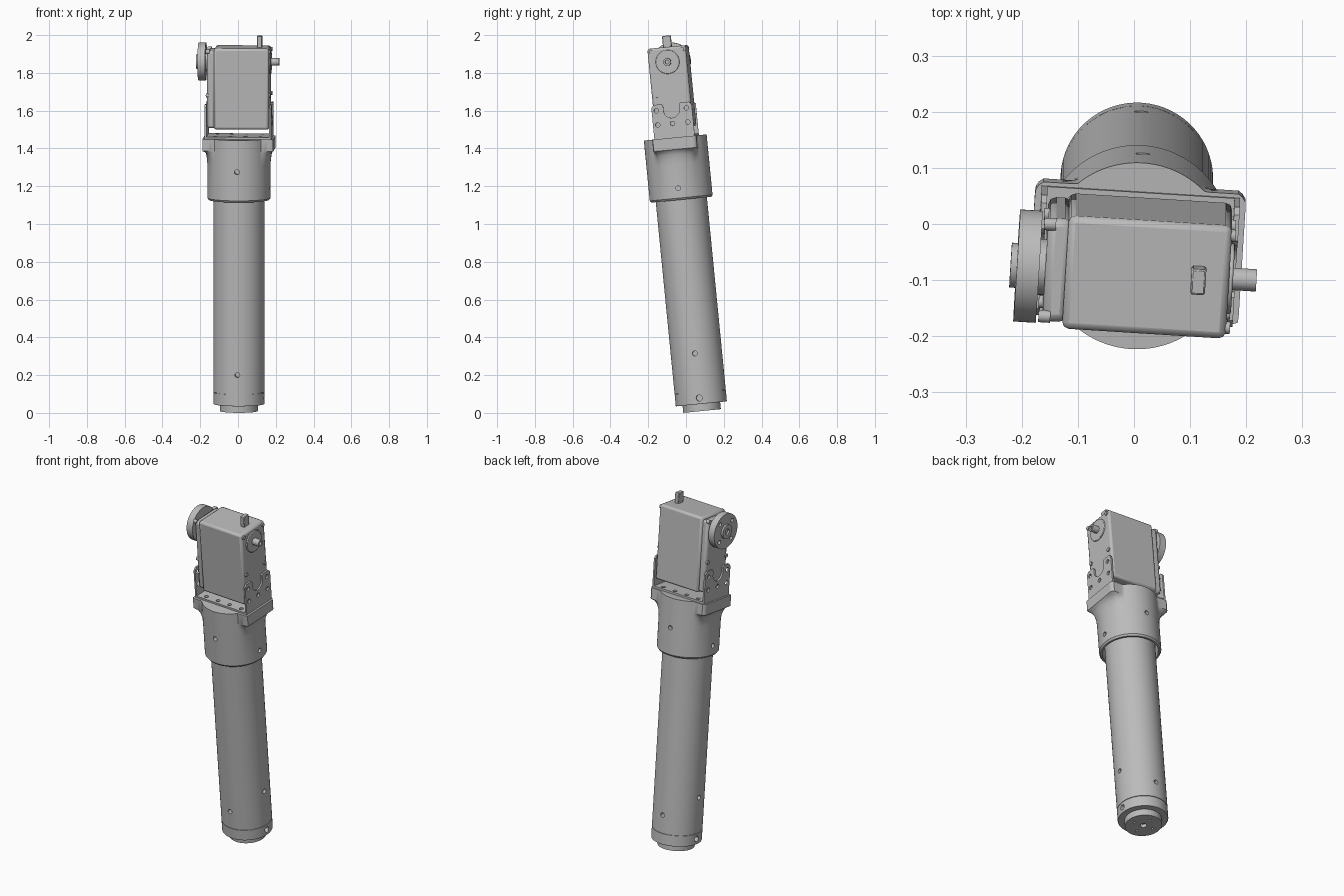
import bpy, bmesh, math
from mathutils import Matrix, Vector

cube = bpy.data.objects.get("Cube")
if cube:
    bpy.data.objects.remove(cube, do_unlink=True)

grey = bpy.data.materials.new("plain_grey")
grey.use_nodes = True
grey.diffuse_color = (0.5, 0.5, 0.5, 1)
grey.node_tree.nodes["Principled BSDF"].inputs["Base Color"].default_value = (0.5, 0.5, 0.5, 1)

parts = []
# Everything is built upright, then leaned and turned as one
LEAN = (Matrix.Translation((0.005, 0.085, 0.01)) @ Matrix.Rotation(math.radians(5.6), 4, 'X')
        @ Matrix.Rotation(math.radians(-3.6), 4, 'Z'))


def finish(name, bm):
    bmesh.ops.recalc_face_normals(bm, faces=bm.faces)
    mesh = bpy.data.meshes.new(name)
    bm.to_mesh(mesh)
    bm.free()
    mesh.materials.append(grey)
    ob = bpy.data.objects.new(name, mesh)
    bpy.context.collection.objects.link(ob)
    parts.append(ob)
    return ob


def bevel(ob, width, segments=2):
    mod = ob.modifiers.new("Bevel", 'BEVEL')
    mod.width, mod.segments = width, segments
    return ob


def box(name, lo, hi, width=0):
    bm = bmesh.new()
    lo, hi = Vector(lo), Vector(hi)
    bmesh.ops.create_cube(bm, size=1, matrix=Matrix.Translation((lo + hi) / 2)
                          @ Matrix.Diagonal((*(hi - lo), 1)))
    ob = finish(name, bm)
    return bevel(ob, width) if width else ob


def add_rod(bm, a, b, r, sides=24):
    a, b = Vector(a), Vector(b)
    turn = (b - a).to_track_quat('Z', 'Y').to_matrix().to_4x4()
    bmesh.ops.create_cone(bm, cap_ends=True, segments=sides, radius1=r, radius2=r,
                          depth=(b - a).length, matrix=Matrix.Translation((a + b) / 2) @ turn)


def rods(name, specs, sides=24):
    bm = bmesh.new()
    for a, b, r in specs:
        add_rod(bm, a, b, r, sides)
    return finish(name, bm)


def drill(ob, specs):
    """Cut round holes, then discard the cutter."""
    cutter = rods("hole_cutter", specs, 20)
    cutter.hide_render = True
    parts.remove(cutter)
    mod = ob.modifiers.new("Holes", 'BOOLEAN')
    mod.operation, mod.solver, mod.object = 'DIFFERENCE', 'EXACT', cutter
    bpy.context.view_layer.objects.active = ob
    bpy.ops.object.modifier_apply(modifier=mod.name)
    bpy.data.objects.remove(cutter, do_unlink=True)


def loft(name, rings, sides=96):
    """Stack of rings (z, radius function of angle), capped at both ends."""
    bm = bmesh.new()
    loops = []
    for z, radius in rings:
        angles = [math.tau * i / sides for i in range(sides)]
        loops.append([bm.verts.new((radius(a) * math.cos(a), radius(a) * math.sin(a), z)) for a in angles])
    for p, q in zip(loops, loops[1:]):
        for i in range(sides):
            j = (i + 1) % sides
            bm.faces.new((p[i], p[j], q[j], q[i]))
    bm.faces.new(loops[0])
    bm.faces.new(loops[-1])
    return finish(name, bm)


def turned(name, profile):
    return loft(name, [(z, lambda a, r=r: r) for z, r in profile], 64)


def side_holes(x_z, y_z, r, surface, depth=0.03):
    inner, outer = surface - depth, surface + 0.02
    out = [((s * inner, 0, x_z), (s * outer, 0, x_z), r) for s in (-1, 1)]
    if y_z:
        out += [((0, s * inner, y_z), (0, s * outer, y_z), r) for s in (-1, 1)]
    return out


# Handle tube, its end cap and the plug
tube = turned("handle_tube", [(0.103, 0.136), (1.25, 0.136)])
drill(tube, side_holes(0.307, 0.204, 0.013, 0.136))
cap = turned("end_cap", [(0.038, 0.134), (0.041, 0.136), (0.1, 0.136), (0.1, 0.132), (0.104, 0.132)])
drill(cap, side_holes(0.07, None, 0.016, 0.136))
plug = turned("end_plug", [(0, 0.1), (0.045, 0.1)])
drill(plug, [((0, 0, -0.01), (0, 0, 0.02), 0.018)]
      + [((0.06 * x, 0.06 * y, -0.01), (0.06 * x, 0.06 * y, 0.02), 0.007)
         for x, y in ((1, 0), (-1, 0), (0, 1), (0, -1))])

# Collar: round socket that swells into a rectangular flange
COLLAR_R = 0.167


def flange_radius(a):
    c, s = math.cos(a), math.sin(a)
    to_x = 0.188 / max(abs(c), 1e-6)
    to_y = (0.122 if s > 0 else 0.112) / max(abs(s), 1e-6)
    return max(COLLAR_R, min(to_x, to_y, 0.216))


def blend(f):
    return lambda a: COLLAR_R + f * (flange_radius(a) - COLLAR_R)


def plain(r):
    return lambda a: r


collar = loft("collar", [(1.2, plain(0.15)), (1.124, plain(0.15)), (1.124, plain(0.16)), (1.134, plain(COLLAR_R)),
                         (1.31, blend(0)), (1.34, blend(0.1)), (1.365, blend(0.28)), (1.382, blend(0.55)),
                         (1.392, blend(1)), (1.455, blend(1))], 144)
drill(collar, side_holes(1.186, 1.286, 0.013, COLLAR_R, 0.025))

# U bracket: base plate and two notched cheeks
base = box("bracket_base", (-0.177, -0.1, 1.455), (0.177, 0.115, 1.466))
drill(base, [((x, y, 1.45), (x, y, 1.48), 0.011)
             for x in (-0.12, -0.04, 0.04, 0.12) for y in (-0.075, 0.09)])

notch = [(0.005 + 0.042 * math.cos(t), 1.602 - 0.042 * math.sin(t))
         for t in (math.pi * i / 16 for i in range(17))]
outline = ([(-0.1, 1.455), (0.115, 1.455), (0.115, 1.622), (0.102, 1.637), (0.056, 1.637), (0.047, 1.628)]
           + notch + [(-0.037, 1.628), (-0.046, 1.637), (-0.087, 1.637), (-0.1, 1.622)])
for side, word in ((1, "right"), (-1, "left")):
    bm = bmesh.new()
    face = bm.faces.new([bm.verts.new((side * 0.167, y, z)) for y, z in outline])
    grown = bmesh.ops.extrude_face_region(bm, geom=[face])["geom"]
    bmesh.ops.translate(bm, vec=(side * 0.01, 0, 0),
                        verts=[v for v in grown if isinstance(v, bmesh.types.BMVert)])
    cheek = finish("bracket_cheek_" + ("left" if side > 0 else "right"), bm)
    drill(cheek, [((side * 0.15, y, z), (side * 0.19, y, z), 0.012)
                  for y, z in ((-0.075, 1.605), (0.085, 1.605), (-0.075, 1.53), (0.004, 1.53), (0.085, 1.53))])

# Motor housing with a smaller end block on the wheel side
box("motor_body", (-0.128, -0.092, 1.505), (0.164, 0.111, 1.936), 0.012)
box("motor_end_block", (-0.164, -0.082, 1.51), (-0.12, 0.103, 1.922), 0.014)
rods("housing_screws", [((s * 0.15, y, z), (s * 0.171, y, z), 0.011) for s in (-1, 1)
                        for y, z in ((-0.07, 1.685), (0.087, 1.685), (-0.073, 1.917), (0.092, 1.917))])
bevel(box("top_tab", (0.096, -0.01, 1.92), (0.122, 0.036, 1.996)), 0.003, 1)

# Output wheel with hub and splined shaft
AY, AZ = 0.009, 1.857


def axle(name, x0, x1, r, sides=64, width=0):
    ob = rods(name, [((x0, AY, AZ), (x1, AY, AZ), r)], sides)
    return bevel(ob, width) if width else ob


axle("spline_shaft", -0.15, -0.18, 0.05, 24)
wheel = axle("output_wheel", -0.175, -0.215, 0.1)
ring = [(0.072 * math.cos(t), 0.072 * math.sin(t)) for t in (math.pi * (0.25 + i / 2) for i in range(4))]
drill(wheel, [((-0.2, AY + y, AZ + z), (-0.23, AY + y, AZ + z), 0.011) for y, z in ring])
hub = axle("wheel_hub", -0.21, -0.226, 0.04)
drill(hub, [((-0.215, AY, AZ), (-0.24, AY, AZ), 0.017)])

# Idler boss and pin on the opposite side
axle("idler_boss", 0.155, 0.171, 0.063, 64, 0.003)
pin = axle("idler_pin", 0.165, 0.213, 0.02, 32)
drill(pin, [((0.195, AY, AZ), (0.23, AY, AZ), 0.01)])

# Place the whole assembly and smooth the round faces
bpy.ops.object.select_all(action='DESELECT')
for ob in parts:
    ob.matrix_world = LEAN
    ob.select_set(True)
bpy.context.view_layer.objects.active = parts[0]
bpy.ops.object.shade_smooth_by_angle(angle=math.radians(30))
